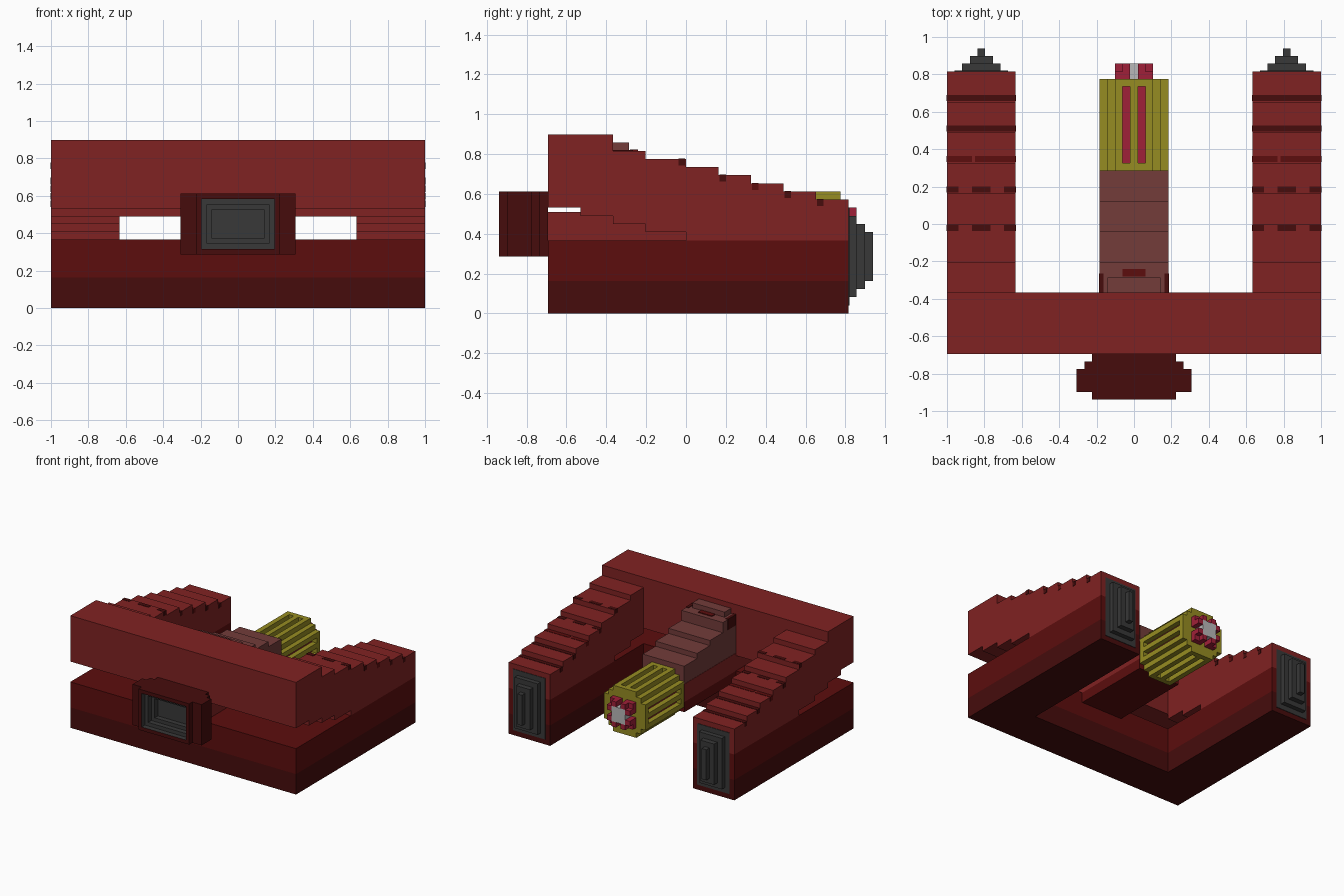
import bpy, bmesh, math

if "Cube" in bpy.data.objects:
    bpy.data.objects.remove(bpy.data.objects["Cube"], do_unlink=True)

U = 2 / 49  # size of one block


def material(name, rgb):
    lin = [(c / 255 / 12.92) if c < 11 else ((c / 255 + 0.055) / 1.055) ** 2.4 for c in rgb]
    m = bpy.data.materials.new(name)
    m.use_nodes = True
    m.diffuse_color = (*lin, 1)
    m.node_tree.nodes["Principled BSDF"].inputs["Base Color"].default_value = (*lin, 1)
    return m


RED = material("red", (128, 34, 34))
CRIMSON = material("deep red", (92, 13, 13))
MAROON = material("dark maroon", (70, 12, 12))
GRAY = material("charcoal", (56, 56, 56))
MAUVE = material("dusty mauve", (115, 60, 58))
GOLD = material("mustard", (150, 140, 34))
PINK = material("raspberry", (160, 32, 56))
WHITE = material("pale gray", (185, 185, 185))


def finish(name, bm, *mats):
    bmesh.ops.scale(bm, vec=(U, U, U), verts=bm.verts)
    bmesh.ops.recalc_face_normals(bm, faces=bm.faces)
    me = bpy.data.meshes.new(name)
    bm.to_mesh(me)
    bm.free()
    for m in mats:
        me.materials.append(m)
    ob = bpy.data.objects.new(name, me)
    bpy.context.collection.objects.link(ob)
    return ob


def add_box(bm, x0, x1, y0, y1, z0, z1):
    vs = bmesh.ops.create_cube(bm, size=1)["verts"]
    for v in vs:
        v.co.x = x1 if v.co.x > 0 else x0
        v.co.y = y1 if v.co.y > 0 else y0
        v.co.z = z1 if v.co.z > 0 else z0
    return vs


def boxes(name, mat, items):
    bm = bmesh.new()
    for b in items:
        add_box(bm, *b)
    return finish(name, bm, mat)


def prism(name, mat, pts, axis, lo, hi):
    """Extrude a 2D outline along x (points are y,z) or z (points are x,y)."""
    bm = bmesh.new()
    place = (lambda p, t: (t, p[0], p[1])) if axis == "x" else (lambda p, t: (p[0], p[1], t))
    face = bm.faces.new([bm.verts.new(place(p, lo)) for p in pts])
    ext = bmesh.ops.extrude_face_region(bm, geom=[face])["geom"]
    d = hi - lo
    bmesh.ops.translate(bm, vec=(d, 0, 0) if axis == "x" else (0, 0, d),
                        verts=[g for g in ext if isinstance(g, bmesh.types.BMVert)])
    return finish(name, bm, mat)


def stairs(steps):
    """Outline points from (start, end, height) runs."""
    return [p for a, b, h in steps for p in ((a, h), (b, h))]


# U-shaped lower hull in two colour layers
u_shape = [(-24.5, -17), (24.5, -17), (24.5, 20), (15.5, 20),
           (15.5, -9), (-15.5, -9), (-15.5, 20), (-24.5, 20)]
prism("hull_bottom", MAROON, u_shape, "z", 0, 4)
prism("hull_middle", CRIMSON, u_shape, "z", 4, 9)

# Upper crossbeam
prism("crossbeam", RED, [(-17, 13), (-13, 13), (-13, 12), (-9, 12), (-9, 22), (-17, 22)],
      "x", -15.5, 15.5)

# Stepped arms, with an undercut slot near the front
top = stairs([(-17, -9, 22), (-9, -5, 20), (-5, 0, 19), (0, 4, 18), (4, 8, 17),
              (8, 12, 16), (12, 16, 15), (16, 20, 14)])
under = stairs([(-17, -13, 13), (-13, -9, 12), (-9, -5, 11), (-5, 0, 10), (0, 20, 9)])
e = 0.06
for side, s in (("right", -1), ("left", 1)):
    lo, hi = sorted((s * 15.5, s * 24.5))
    prism(side + "_arm", RED, top + under[::-1], "x", lo, hi)
    c = s * 20
    # vents set into the foot of each step
    boxes(side + "_dark_vents", MAROON,
          [(lo - e, hi + e, 16.1, 16.9, 13.2, 14 + e), (lo - e, hi + e, 12.1, 12.9, 14.2, 15 + e)]
          + [(c + a, c + b, y, y + .8, z, z + .8 + e) for y, z in ((-.9, 18.2), (4.1, 16.2))
             for a, b in ((-4.5 - e, -3), (-1.2, 1.2), (3, 4.5 + e))])
    boxes(side + "_red_vents", CRIMSON,
          [(c + a, c + b, 8.1, 8.9, 15.2, 16 + e) for a, b in ((-4.5 - e, -1.2), (-.8, 4.5 + e))])
    # stepped rear exhaust
    boxes(side + "_exhaust", GRAY,
          [(c - 3.5, c + 3.5, 19.9, 20.1, 1, 13), (c - 2.5, c + 2.5, 20, 21, 2, 12),
           (c - 1.5, c + 1.5, 21, 22, 3, 11), (c - .5, c + .5, 22, 23, 4, 10)])

# Front intake: box with a stepped recess
bm = bmesh.new()
add_box(bm, -5.5, 5.5, -23, -17, 7, 15)
bm.normal_update()
face = min(bm.faces, key=lambda f: f.calc_center_median().y)
for i in range(3):
    bmesh.ops.inset_individual(bm, faces=[face], thickness=1)
    face.material_index = 1
    new = bmesh.ops.extrude_discrete_faces(bm, faces=[face])["faces"][0]
    bmesh.ops.translate(bm, vec=(0, 1, 0), verts=new.verts)
    face = new
    face.material_index = 1
    bm.normal_update()
finish("front_intake", bm, MAROON, GRAY)
flanges = []
for s in (-1, 1):
    for w, y0, y1 in ((7.5, -22, -19), (6.5, -19, -18)):
        a, b = sorted((s * 5.5, s * w))
        flanges.append((a, b, y0, y1, 7, 15))
boxes("intake_flanges", MAROON, flanges)

# Central body
boxes("body_keel", CRIMSON, [(-4.55, 4.55, -9, 7, 7, 9)])
boxes("body_lower", RED, [(-4.55, 4.55, -17, 7, 9, 12.5)])
body = stairs([(-9, -5, 20), (-5, -1, 18), (-1, 3, 17), (3, 7, 16)])
prism("body_upper", MAUVE, [(-9, 12.5)] + body + [(7, 12.5)], "x", -4.5, 4.5)
boxes("body_crest", MAUVE, [(-3.5, 3.5, -9, -7, 20, 21)])
boxes("crest_vent", CRIMSON, [(-1.5, 1.5, -6.9, -5.9, 19.5, 20.15)])
boxes("body_side_pads", MAROON, [(a, a + .6, -9, -6.5, 18, 20.1) for a in (-4.6, 4)])

# Rear barrel: octagonal block rings joined by ribs around a core
CZ = 10.5


def octagon_rows(y0, y1):
    return [(-w, w, y0, y1, CZ - h, CZ + h) for w, h in ((2.5, 4.5), (3.5, 3.5), (4.5, 2.5))]


ribs = []
for k in (-2, 0, 2):
    for s in (-4, 4):
        ribs.append((k - .5, k + .5, 8, 18, CZ + s - .5, CZ + s + .5))
        ribs.append((s - .5, s + .5, 8, 18, CZ + k - .5, CZ + k + .5))
for sx in (-3, 3):
    for sz in (-3, 3):
        ribs.append((sx - .5, sx + .5, 8, 18, CZ + sz - .5, CZ + sz + .5))
boxes("barrel_cage", GOLD, octagon_rows(7, 8) + octagon_rows(18, 19) + ribs)
boxes("barrel_core", PINK, [(-3.5, 3.5, 8, 18, CZ - 2.5, CZ + 2.5),
                            (-2.5, 2.5, 8, 18, CZ - 3.5, CZ + 3.5)])

# Barrel muzzle: pale centre with a broken ring of teeth
boxes("muzzle_center", WHITE, [(-1.5, 1.5, 19, 21, CZ - 1.5, CZ + 1.5)])
teeth = []
for a in (-2, 2):
    for b in (-1, 1):
        teeth.append((a - .5, a + .5, 19, 21, CZ + b - .5, CZ + b + .5))
        teeth.append((b - .5, b + .5, 19, 21, CZ + a - .5, CZ + a + .5))
    for b in (-2, 2):
        teeth.append((a - .5, a + .5, 19, 20, CZ + b - .5, CZ + b + .5))
boxes("muzzle_teeth", PINK, teeth)
